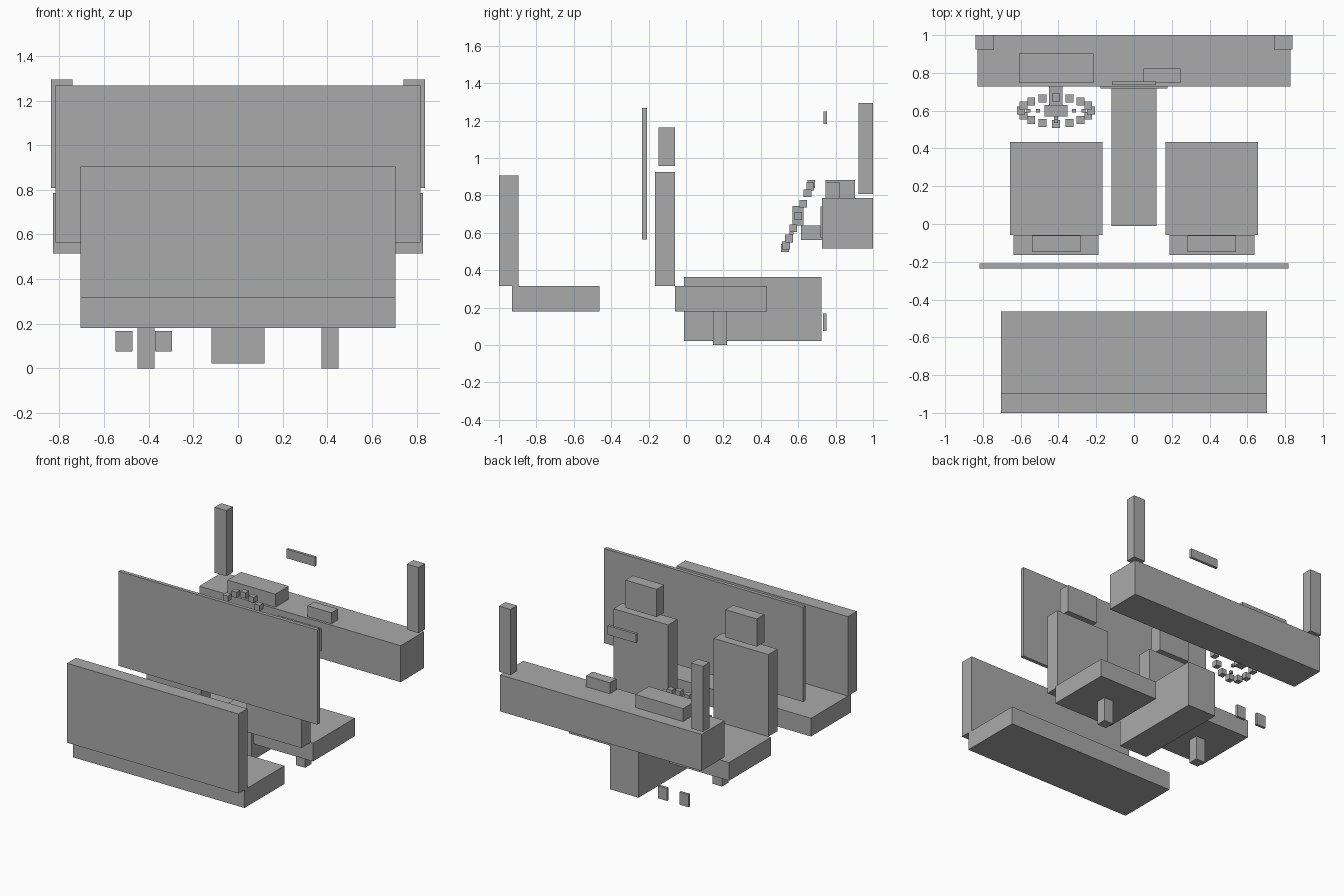
import bpy, bmesh, math
from mathutils import Vector

if "Cube" in bpy.data.objects:
    bpy.data.objects.remove(bpy.data.objects["Cube"])

grey = bpy.data.materials.new("plain_grey")
grey.diffuse_color = (0.4, 0.4, 0.4, 1)
grey.use_nodes = True
grey.node_tree.nodes["Principled BSDF"].inputs["Base Color"].default_value = grey.diffuse_color


def boxes(name, extents):
    """One object made of boxes given as (x0, x1, y0, y1, z0, z1)."""
    bm = bmesh.new()
    for x0, x1, y0, y1, z0, z1 in extents:
        verts = bmesh.ops.create_cube(bm, size=1)["verts"]
        bmesh.ops.scale(bm, vec=(x1 - x0, y1 - y0, z1 - z0), verts=verts)
        bmesh.ops.translate(bm, vec=((x0 + x1) / 2, (y0 + y1) / 2, (z0 + z1) / 2), verts=verts)
    mesh = bpy.data.meshes.new(name)
    bm.to_mesh(mesh)
    bm.free()
    mesh.materials.append(grey)
    obj = bpy.data.objects.new(name, mesh)
    bpy.context.collection.objects.link(obj)
    return obj


def box(name, *e):
    return boxes(name, [e])


def pair(name, x0, x1, *rest):
    """Matching left and right boxes."""
    box(name + "_left", -x1, -x0, *rest)
    box(name + "_right", x0, x1, *rest)


def cube(c, size):
    h = size / 2
    return (c.x - h, c.x + h, c.y - h, c.y + h, c.z - h, c.z + h)


# Rear bench and partition
box("bench_cushion", -0.705, 0.705, -0.93, -0.462, 0.18, 0.315)
box("bench_back", -0.705, 0.705, -1.0, -0.895, 0.315, 0.905)
box("partition", -0.818, 0.818, -0.235, -0.208, 0.564, 1.267)

# Front seats
pair("seat_cushion", 0.167, 0.657, -0.058, 0.433, 0.18, 0.315)
pair("seat_back", 0.187, 0.637, -0.165, -0.058, 0.315, 0.925)
pair("headrest", 0.283, 0.54, -0.148, -0.06, 0.957, 1.163)
pair("seat_leg", 0.374, 0.45, 0.145, 0.22, 0.0, 0.18)

# Console, dashboard and pillars
box("console", -0.118, 0.118, -0.01, 0.725, 0.021, 0.364)
box("dashboard", -0.828, 0.828, 0.728, 1.0, 0.515, 0.786)
box("centre_panel", -0.178, 0.178, 0.718, 0.736, 0.575, 0.74)
box("instrument_hood", -0.608, -0.215, 0.746, 0.903, 0.786, 0.883)
box("dash_box", 0.05, 0.246, 0.746, 0.823, 0.786, 0.868)
pair("pillar", 0.742, 0.838, 0.923, 1.0, 0.808, 1.295)
box("mirror", -0.117, 0.117, 0.735, 0.755, 1.182, 1.249)

# Pedals
for name, x in (("brake_pedal", -0.51), ("throttle_pedal", -0.333)):
    box(name, x - 0.038, x + 0.038, 0.733, 0.752, 0.075, 0.168)

# Steering wheel: a tilted ring of small blocks with a hub and spokes
centre = Vector((-0.413, 0.6, 0.69))
tilt = math.radians(22.2)


def on_wheel(radius, angle):
    u, v = radius * math.cos(angle), radius * math.sin(angle)
    return centre + Vector((u, v * math.sin(tilt), v * math.cos(tilt)))


box("steering_column", -0.449, -0.379, 0.615, 0.728, 0.562, 0.638)
box("steering_hub", -0.473, -0.353, 0.57, 0.629, 0.64, 0.742)
boxes("steering_rim", [cube(on_wheel(0.185, i * math.tau / 16), 0.042) for i in range(16)])
boxes("steering_spokes", [cube(on_wheel(r, a), 0.02)
                          for a in (0, math.pi, -math.pi / 2) for r in (0.095, 0.145)])
